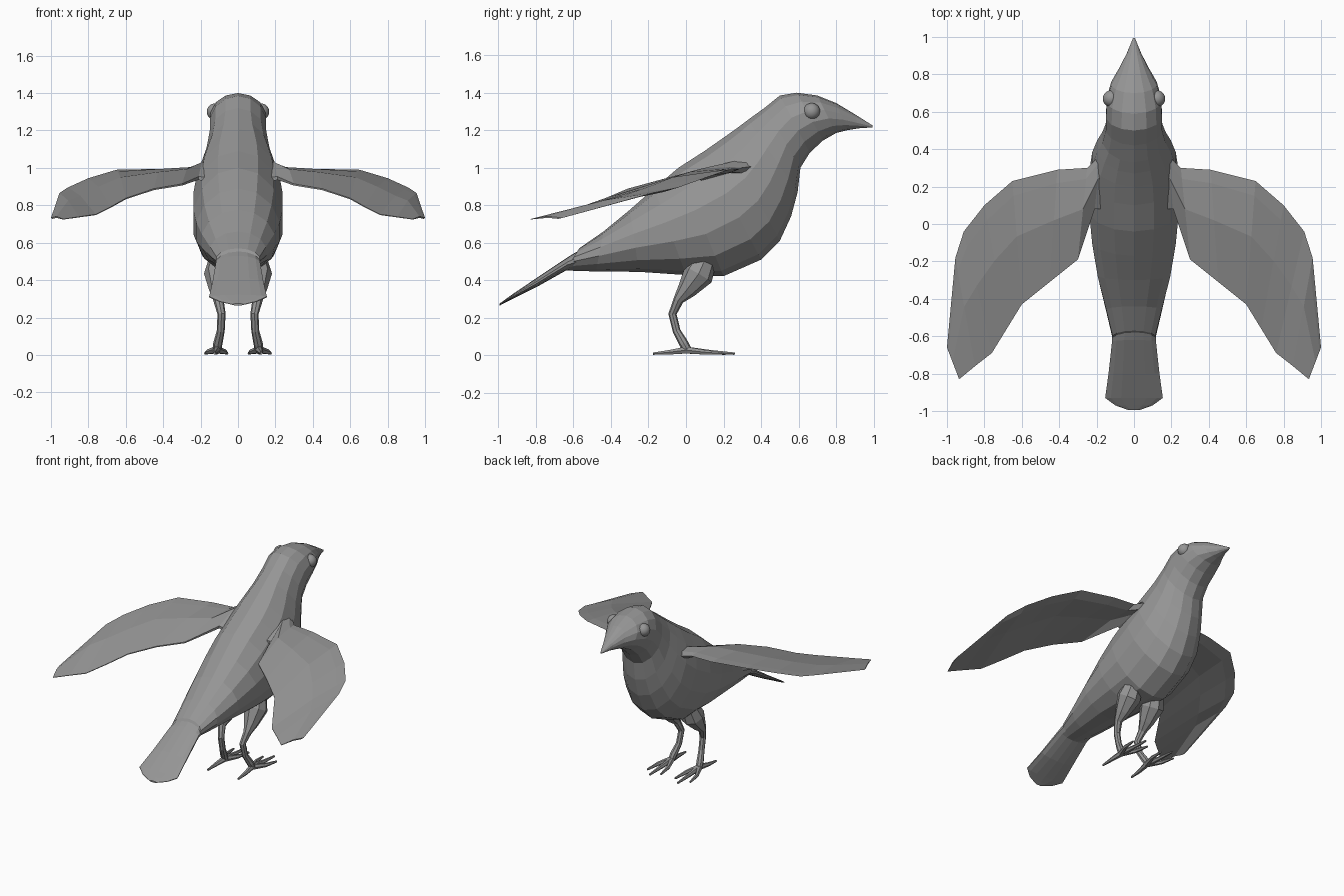
import bpy, bmesh, math
from mathutils import Vector

if "Cube" in bpy.data.objects:
    bpy.data.objects.remove(bpy.data.objects["Cube"])

grey = bpy.data.materials.new("plain grey")
grey.use_nodes = True
COLOUR = (0.3, 0.3, 0.3, 1)
grey.diffuse_color = COLOUR
grey.node_tree.nodes["Principled BSDF"].inputs["Base Color"].default_value = COLOUR


def finish(name, bm, mirror=False, smooth=False):
    bmesh.ops.recalc_face_normals(bm, faces=bm.faces)
    mesh = bpy.data.meshes.new(name)
    bm.to_mesh(mesh)
    bm.free()
    mesh.materials.append(grey)
    obj = bpy.data.objects.new(name, mesh)
    bpy.context.collection.objects.link(obj)
    for p in mesh.polygons:
        p.use_smooth = smooth
    if mirror:
        obj.modifiers.new("Mirror", "MIRROR")
    return obj


def loft(name, rings, mirror=False):
    """Skin a list of equal-sized rings and cap both ends."""
    bm = bmesh.new()
    loops = [[bm.verts.new(p) for p in ring] for ring in rings]
    n = len(loops[0])
    for a, b in zip(loops, loops[1:]):
        for i in range(n):
            j = (i + 1) % n
            bm.faces.new((a[i], a[j], b[j], b[i]))
    bm.faces.new(loops[0])
    bm.faces.new(loops[-1])
    return finish(name, bm, mirror)


def body_ring(top_y, top_z, low_y, low_z, half_width, sides=14):
    """Slanted oval between a back point and a belly point."""
    top, low = Vector((0, top_y, top_z)), Vector((0, low_y, low_z))
    mid, up = (top + low) / 2, (top - low) / 2
    angles = [2 * math.pi * i / sides for i in range(sides)]
    return [mid + up * math.cos(a) + Vector((half_width * math.sin(a) * 1.02, 0, 0))
            for a in angles]


def tube(name, points, radii, sides=6):
    pts = [Vector(p) for p in points]
    rings = []
    for i, p in enumerate(pts):
        d = (pts[min(i + 1, len(pts) - 1)] - pts[max(i - 1, 0)]).normalized()
        side = Vector((1, 0, 0))
        side = (side - d * side.dot(d)).normalized()
        up = d.cross(side)
        rings.append([p + radii[i] * (side * math.cos(t) + up * math.sin(t))
                      for t in (2 * math.pi * k / sides for k in range(sides))])
    return loft(name, rings, True)


# Body, head and beak: back y, z, belly y, z, half width
body = [
    (-.57, .57, -.64, .452, .115), (-.44, .66, -.48, .447, .15),
    (-.30, .775, -.25, .445, .195), (-.17, .89, 0, .428, .225),
    (-.04, 1.0, .20, .422, .24), (.10, 1.09, .40, .51, .24),
    (.20, 1.16, .50, .61, .225), (.27, 1.21, .56, .74, .198),
    (.33, 1.255, .595, .87, .17), (.42, 1.32, .61, 1.0, .152),
    (.50, 1.385, .66, 1.08, .15), (.59, 1.40, .73, 1.145, .147),
    (.70, 1.385, .80, 1.185, .122), (.80, 1.345, .86, 1.2, .078),
    (.90, 1.285, .92, 1.21, .039), (.995, 1.225, .995, 1.215, .005),
]
loft("body", [body_ring(*r) for r in body])

# Flat fanned tail
tail = [(-.50, .60, -.54, .46, .115), (-.62, .53, -.64, .452, .118),
        (-.80, .41, -.80, .362, .137), (-.93, .322, -.93, .298, .155),
        (-.97, .293, -.97, .278, .10), (-.995, .275, -.995, .264, .03)]
loft("tail", [body_ring(*r) for r in tail])

# Wings: leading edge point, trailing edge point, thickness
wing = [
    ((.13, .46, 1.03), (.13, .08, .93), .10),
    ((.18, .37, 1.01), (.21, .08, .945), .06),
    ((.25, .30, 1.0), (.30, -.19, .91), .03),
    ((.41, .29, .995), (.45, -.31, .885), .025),
    ((.65, .23, .99), (.60, -.43, .835), .02),
    ((.80, .10, .945), (.68, -.56, .79), .016),
    ((.91, -.04, .895), (.76, -.69, .75), .014),
    ((.955, -.18, .865), (.85, -.76, .737), .012),
    ((1.0, -.66, .732), (.935, -.83, .725), .008),
]
sections = []
for lead, trail, thick in wing:
    lead, trail = Vector(lead), Vector(trail)
    half = Vector((0, 0, thick / 2))
    camber = Vector((0, 0, min(thick, .02)))
    front = lead.lerp(trail, .12)
    mid = lead.lerp(trail, .45) + camber
    sections.append([lead, front + half, mid + half, trail + half * .3,
                     trail - half * .3, mid - half, front - half])
loft("wings", sections, True)

# Thighs and shins
tube("legs", [(.09, .11, .53), (.10, .065, .43), (.104, .005, .35),
              (.105, -.04, .295), (.088, -.072, .22), (.092, -.05, .13),
              (.108, -.01, .06), (.112, .01, .025)],
     [.06, .082, .052, .028, .022, .021, .025, .022], 8)

# Toes, three forward and one back
toes = {"middle_toes": (.115, .26), "outer_toes": (.175, .20),
        "inner_toes": (.058, .21), "hind_toes": (.125, -.175)}
for name, (x, y) in toes.items():
    start, end = Vector((.112, 0, .028)), Vector((x, y, .009))
    bend = start.lerp(end, .5) + Vector(((x - .112) * .25, 0, -.002))
    tube(name, [start, bend, end], [.021, .014, .007])

# Eyes
bm = bmesh.new()
bmesh.ops.create_uvsphere(bm, u_segments=20, v_segments=12, radius=.045)
bmesh.ops.translate(bm, verts=bm.verts, vec=(.122, .67, 1.30))
finish("eyes", bm, mirror=True, smooth=True)
